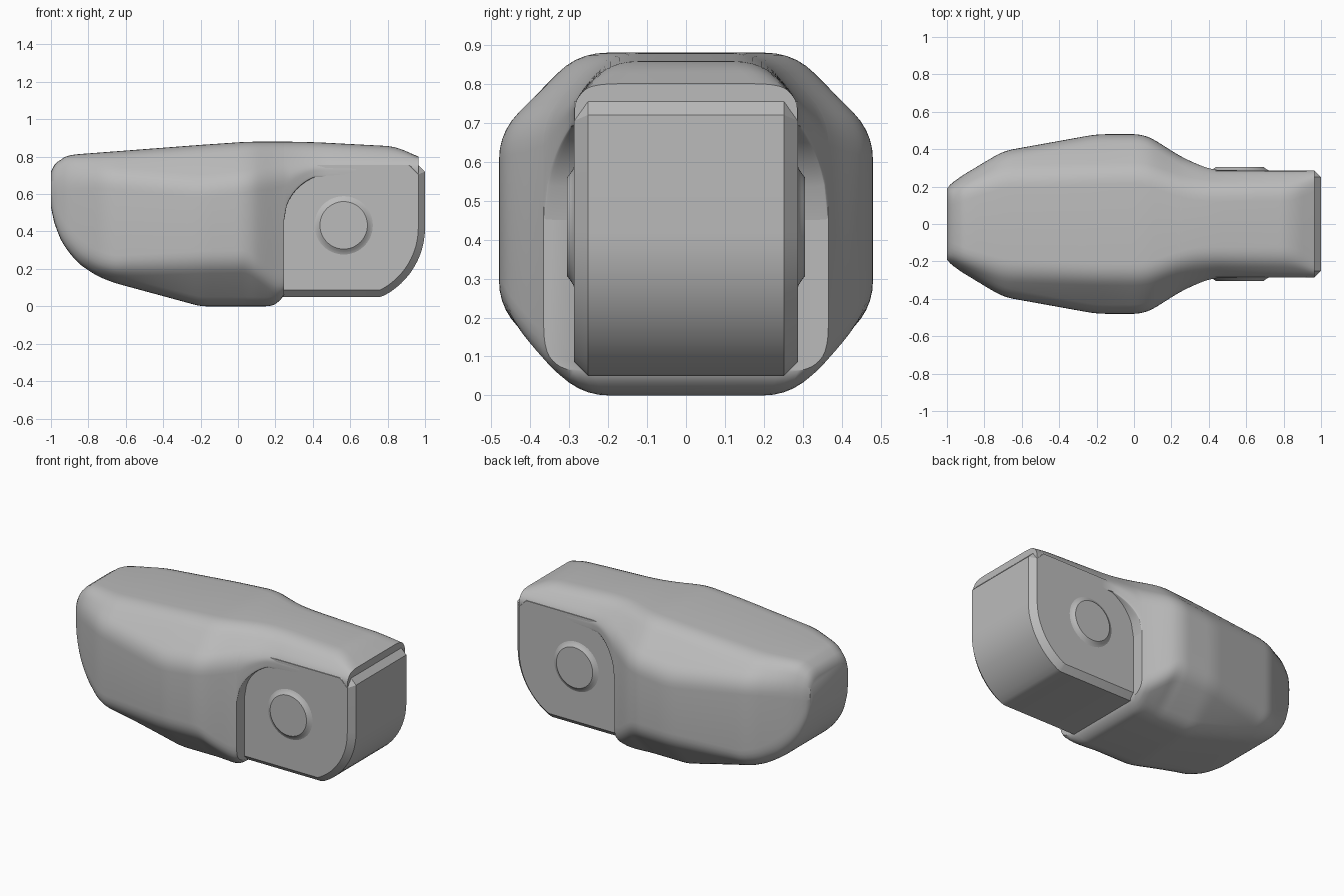
import bpy, bmesh, math
from mathutils import Vector

cube = bpy.data.objects.get("Cube")
if cube:
    bpy.data.objects.remove(cube)

grey = bpy.data.materials.new("light grey")
grey.use_nodes = True
colour = (0.5, 0.5, 0.5, 1)
grey.diffuse_color = colour
grey.node_tree.nodes["Principled BSDF"].inputs["Base Color"].default_value = colour

# Upper outline: x, half width, half width of top flat, top height, top of side
UPPER = [(-1, .19, .16, .72, .66), (-.98, .215, .17, .765, .67),
         (-.95, .24, .18, .795, .68), (-.9, .27, .2, .81, .69),
         (-.7, .39, .26, .825, .7), (-.2, .48, .28, .863, .65),
         (.05, .48, .28, .88, .68), (.12, .445, .26, .88, .69),
         (.2, .39, .23, .88, .7), (.3, .335, .2, .88, .73),
         (.42, .288, .19, .877, .76), (.84, .286, .19, .855, .765),
         (.965, .286, .245, .8, .757)]
# Lower outline: x, half width of bottom flat, bottom height, bottom of side
LOWER = [(-1, .17, .53, .56), (-.98, .19, .42, .47), (-.93, .22, .32, .38),
         (-.85, .25, .225, .29), (-.75, .27, .16, .225), (-.66, .28, .125, .2),
         (-.2, .26, 0, .225), (.05, .26, 0, .23), (.18, .27, 0, .13),
         (.22, .29, .02, .1), (.245, .31, .06, .11)]


def linear(table, x):
    x = min(max(x, table[0][0]), table[-1][0])
    for a, b in zip(table, table[1:]):
        if x <= b[0]:
            t = (x - a[0]) / (b[0] - a[0])
            return [p + (q - p) * t for p, q in zip(a[1:], b[1:])]


def soft(table, x, reach=.05):
    """Outline value with its corners along x rounded off."""
    reach = min(reach, x - table[0][0], table[-1][0] - x)
    rows = [linear(table, x + reach * k / 4) for k in range(-4, 5)]
    return [sum(c) / len(rows) for c in zip(*rows)]


def section(x, lower):
    """Octagonal ring with rounded corners."""
    w, f, top, zt = soft(UPPER, x)
    fb, bottom, zb = lower(x, w)
    half = [(fb, bottom), (w, zb), (w, zt), (f, top)]
    pts = [Vector(p) for p in half + [(-y, z) for y, z in reversed(half)]]
    ring = []
    for i, p in enumerate(pts):
        a, b = pts[i - 1] - p, pts[(i + 1) % 8] - p
        a = p + a.normalized() * min(.07, a.length * .42)
        b = p + b.normalized() * min(.07, b.length * .42)
        for k in range(6):
            t = k / 5
            q = a * (1 - t) ** 2 + p * 2 * t * (1 - t) + b * t * t
            ring.append((x, q.x, q.y))
    return ring


def finish(name, bm, angle):
    bmesh.ops.recalc_face_normals(bm, faces=bm.faces)
    mesh = bpy.data.meshes.new(name)
    bm.to_mesh(mesh)
    bm.free()
    mesh.materials.append(grey)
    obj = bpy.data.objects.new(name, mesh)
    bpy.context.collection.objects.link(obj)
    bpy.ops.object.select_all(action="DESELECT")
    obj.select_set(True)
    bpy.context.view_layer.objects.active = obj
    bpy.ops.object.shade_smooth_by_angle(angle=math.radians(angle))
    return obj


def loft(name, start, end, steps, lower):
    bm = bmesh.new()
    rings = []
    for i in range(steps + 1):
        x = start + (end - start) * i / steps
        rings.append([bm.verts.new(p) for p in section(x, lower)])
    for a, b in zip(rings, rings[1:]):
        for i in range(len(a)):
            bm.faces.new((a[i - 1], a[i], b[i], b[i - 1]))
    bm.faces.new(rings[0])
    bm.faces.new(rings[-1])
    return finish(name, bm, 40)


# Underside of the neck follows a round shoulder over the hinge
def shoulder(x, w):
    reach = min(x, .41) - .5
    z = .45 + math.sqrt(max(.255 ** 2 - reach ** 2, 0))
    return w - .004, z, z + .008


loft("main_shell", -1, .245, 72, lambda x, w: soft(LOWER, x, .03))
loft("neck", .245, .965, 48, shoulder)

# Hinge block: side profile with a large rounded lower corner
profile = [(.2, .755), (.2, .05), (.76, .05)]
for k in range(13):
    a = math.radians(-62 + 62 * k / 12)
    profile.append((.59 + .41 * math.cos(a), .42 + .41 * math.sin(a)))
profile += [(1, .72), (.965, .755)]
bm = bmesh.new()
side = bm.faces.new([bm.verts.new((x, -.287, z)) for x, z in profile])
new = bmesh.ops.extrude_face_region(bm, geom=[side])["geom"]
bmesh.ops.translate(bm, vec=(0, .574, 0),
                    verts=[v for v in new if isinstance(v, bmesh.types.BMVert)])
rims = [e for e in bm.edges if abs(e.verts[0].co.y - e.verts[1].co.y) < .01
        and max(v.co.x for v in e.verts) > .25
        and min(v.co.z for v in e.verts) < .74]
bmesh.ops.bevel(bm, geom=rims, offset=.036, segments=1, affect="EDGES")
finish("hinge_block", bm, 25)

# Pivot pins with flared rims, one on each side
for name, s in (("right_pivot_pin", -1), ("left_pivot_pin", 1)):
    bm = bmesh.new()
    rings = []
    for r, y in ((.165, .284), (.15, .289), (.139, .296), (.127, .305)):
        rings.append([bm.verts.new((.565 + r * math.cos(k * math.tau / 48), s * y,
                                    .433 + r * math.sin(k * math.tau / 48)))
                      for k in range(48)])
    for a, b in zip(rings, rings[1:]):
        for i in range(48):
            bm.faces.new((a[i - 1], a[i], b[i], b[i - 1]))
    bm.faces.new(rings[-1])
    finish(name, bm, 30)
